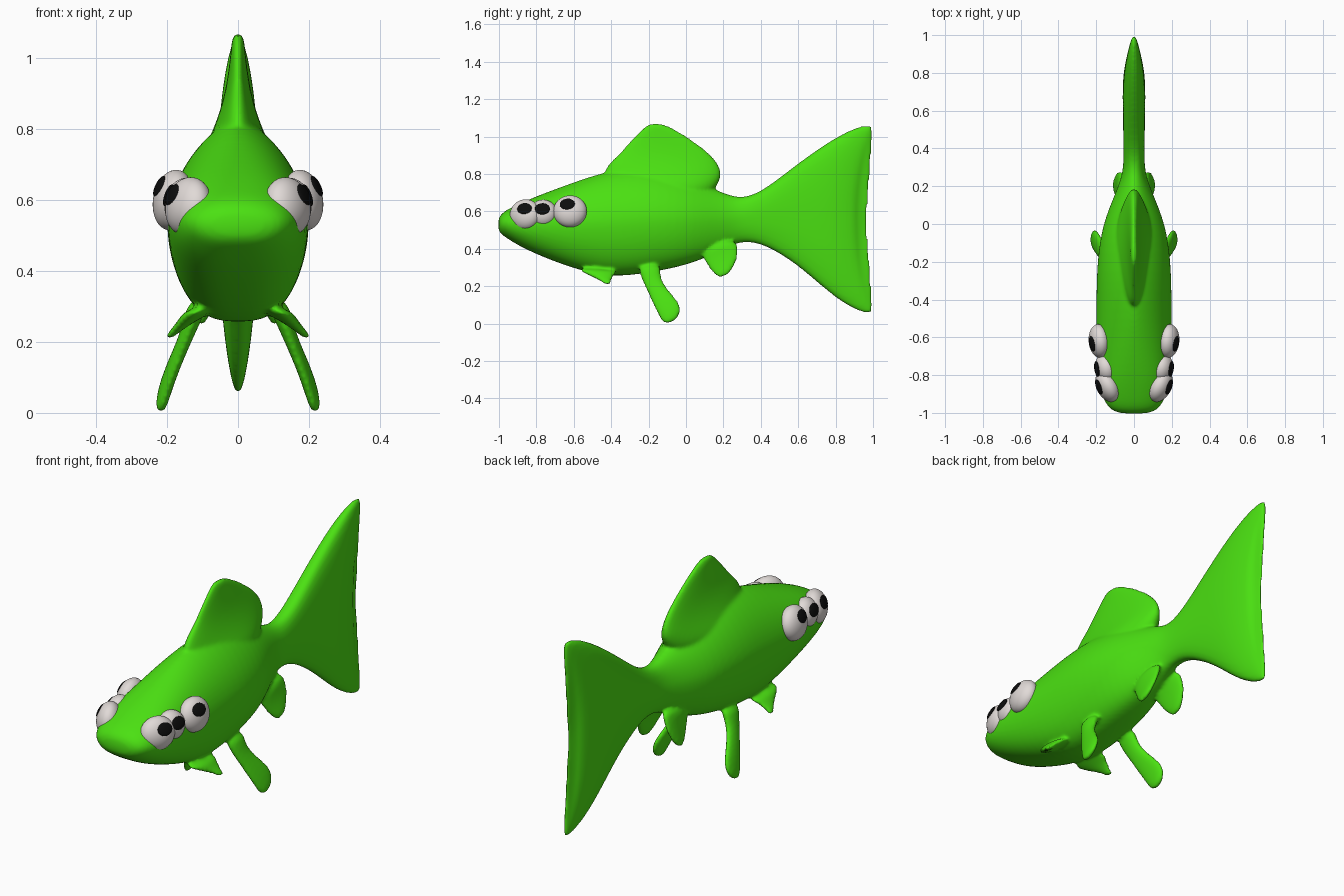
import bpy, bmesh, math
from mathutils import Vector, Matrix

if "Cube" in bpy.data.objects:
    bpy.data.objects.remove(bpy.data.objects["Cube"])


def material(name, color):
    m = bpy.data.materials.new(name)
    m.diffuse_color = color
    m.use_nodes = True
    m.node_tree.nodes["Principled BSDF"].inputs["Base Color"].default_value = m.diffuse_color
    return m


GREEN = material("green_skin", (0.07, 0.75, 0.006, 1))
WHITE = material("eye_white", (0.75, 0.7, 0.68, 1))
BLACK = material("pupil_black", (0.004, 0.004, 0.004, 1))


def loft(bm, rings):
    loops = [[bm.verts.new(p) for p in ring] for ring in rings]
    n = len(loops[0])
    for a, b in zip(loops, loops[1:]):
        for i in range(n):
            j = (i + 1) % n
            bm.faces.new((a[i], a[j], b[j], b[i]))
    bm.faces.new(loops[0])
    bm.faces.new(loops[-1])


def body_ring(y, top, bottom, w, p, n=32):
    # Teardrop above the widest line, boxy and tapered below it
    zc = bottom + 0.45 * (top - bottom)
    notch = 0.09 * max(0, (y - 0.4) / 0.6) ** 2
    pts = []
    for i in range(n):
        a = 2 * math.pi * (i + 0.5) / n
        c, s = math.cos(a), math.sin(a)
        t = abs(s)
        if s > 0:
            x, z = abs(c) ** p, t ** min(1, p)
            z = zc + (top - zc) * z
        else:
            z = t ** 0.7
            x = abs(c) ** 0.7 * (1 - 0.22 * z)
            z = zc - (zc - bottom) * z
        v = (z - (top + bottom) / 2) / ((top - bottom) / 2)
        pts.append((math.copysign(x, c) * w, y - notch * (1 - v * v), z))
    return pts


def fin_ring(yf, zf, yr, zr, x, thick, n=16):
    # Ellipse across the chord from front edge to rear edge
    mid = Vector((x, (yf + yr) / 2, (zf + zr) / 2))
    half = Vector((0, (yr - yf) / 2, (zr - zf) / 2))
    return [mid + half * math.cos(2 * math.pi * i / n)
            + Vector((thick * math.sin(2 * math.pi * i / n), 0, 0)) for i in range(n)]


bm = bmesh.new()

# Body and tail: y, top, bottom, half width, upper roundness
STATIONS = [
    (-1.005, .56, .50, .07, 1), (-.985, .59, .475, .125, .9), (-.95, .613, .452, .152, .9),
    (-.9, .637, .42, .175, .9), (-.8, .682, .37, .195, .9), (-.6, .757, .292, .203, 1.1),
    (-.4, .825, .245, .203, 1.4), (-.2, .84, .27, .2, 1.5), (0, .79, .31, .17, 1.4),
    (.15, .72, .37, .105, 1.2), (.25, .68, .425, .066, 1), (.32, .674, .44, .056, .8),
    (.42, .715, .425, .056, .7), (.6, .86, .315, .06, .7), (.8, 1.0, .13, .062, .7),
    (.93, 1.06, .06, .045, .7), (.99, 1.065, .05, .03, .7), (1.005, 1.05, .065, .014, .7)]
loft(bm, [body_ring(*s) for s in STATIONS])

# Dorsal fin: z, front y, rear y, half thickness
DORSAL = [(.68, -.5, .14, .12), (.74, -.47, .175, .1), (.79, -.45, .2, .075), (.85, -.43, .185, .052),
          (.91, -.36, .135, .036), (.98, -.3, .04, .025), (1.03, -.25, -.04, .02),
          (1.06, -.215, -.10, .016), (1.07, -.19, -.14, .01)]
loft(bm, [fin_ring(f, z, r, z, 0, t) for z, f, r, t in DORSAL])

# Paired fins: front edge y z, rear edge y z, x, half thickness
PAIRS = [
    [(-.6, .30, -.35, .29, .10, .05), (-.54, .265, -.38, .26, .14, .028),
     (-.47, .235, -.395, .24, .17, .018), (-.43, .205, -.40, .205, .203, .012)],
    [(-.27, .32, -.12, .32, .11, .035), (-.235, .23, -.145, .25, .135, .022),
     (-.19, .13, -.085, .17, .175, .02), (-.158, .06, -.03, .11, .2, .02),
     (-.135, .015, -.025, .06, .213, .018), (-.11, -.005, -.055, .015, .22, .014)],
    [(.06, .41, .26, .46, .05, .04), (.09, .345, .285, .41, .07, .022),
     (.13, .28, .28, .345, .088, .017), (.175, .238, .235, .262, .105, .014)]]
for fin in PAIRS:
    for side in (-1, 1):
        loft(bm, [fin_ring(*r[:4], side * r[4], r[5]) for r in fin])

bmesh.ops.recalc_face_normals(bm, faces=bm.faces)
mesh = bpy.data.meshes.new("fish_body")
bm.to_mesh(mesh)
bm.free()
fish = bpy.data.objects.new("fish_body", mesh)
bpy.context.collection.objects.link(fish)
mesh.materials.append(GREEN)

# Fuse body and fins into one soft skin
sub = fish.modifiers.new("round", 'SUBSURF')
sub.levels = sub.render_levels = 2
rem = fish.modifiers.new("fuse", 'REMESH')
rem.mode = 'VOXEL'
rem.voxel_size = 0.009
rem.use_smooth_shade = True
smo = fish.modifiers.new("soften", 'SMOOTH')
smo.factor = 0.5
smo.iterations = 7


def ellipsoid(name, matrix, size, mat):
    bm = bmesh.new()
    bmesh.ops.create_uvsphere(bm, u_segments=40, v_segments=24, radius=1)
    bmesh.ops.transform(bm, matrix=matrix @ Matrix.Diagonal((*size, 1)), verts=bm.verts)
    bmesh.ops.recalc_face_normals(bm, faces=bm.faces)
    for f in bm.faces:
        f.smooth = True
    me = bpy.data.meshes.new(name)
    bm.to_mesh(me)
    bm.free()
    me.materials.append(mat)
    bpy.context.collection.objects.link(bpy.data.objects.new(name, me))


# Eyes: centre, size, turn towards the front, pupil offset on the eye
EYES = [
    ("front_eye", (.14, -.86, .582), (.057, .088, .083), 28, (.22, .32)),
    ("middle_eye", (.15, -.765, .59), (.056, .076, .073), 14, (.12, .22)),
    ("rear_eye", (.183, -.62, .6), (.056, .09, .086), 6, (-.12, .38))]
for name, pos, size, turn, (py, pz) in EYES:
    frame = (Matrix.Translation(pos) @ Matrix.Rotation(math.radians(-turn), 4, 'Z')
             @ Matrix.Rotation(math.radians(-10), 4, 'Y'))
    u = Vector((math.sqrt(1 - py * py - pz * pz), py, pz))
    surface = Vector(a * b for a, b in zip(u, size))
    normal = Vector(a / b for a, b in zip(u, size)).normalized()
    local = (Matrix.Translation(surface - normal * .0055)
             @ normal.to_track_quat('X', 'Z').to_matrix().to_4x4())
    for label, side in (("left", -1), ("right", 1)):
        flip = Matrix.Diagonal((side, 1, 1, 1))
        ellipsoid(f"{label}_{name}", flip @ frame, size, WHITE)
        ellipsoid(f"{label}_{name}_pupil", flip @ frame @ local, (.0095, .041, .032), BLACK)
